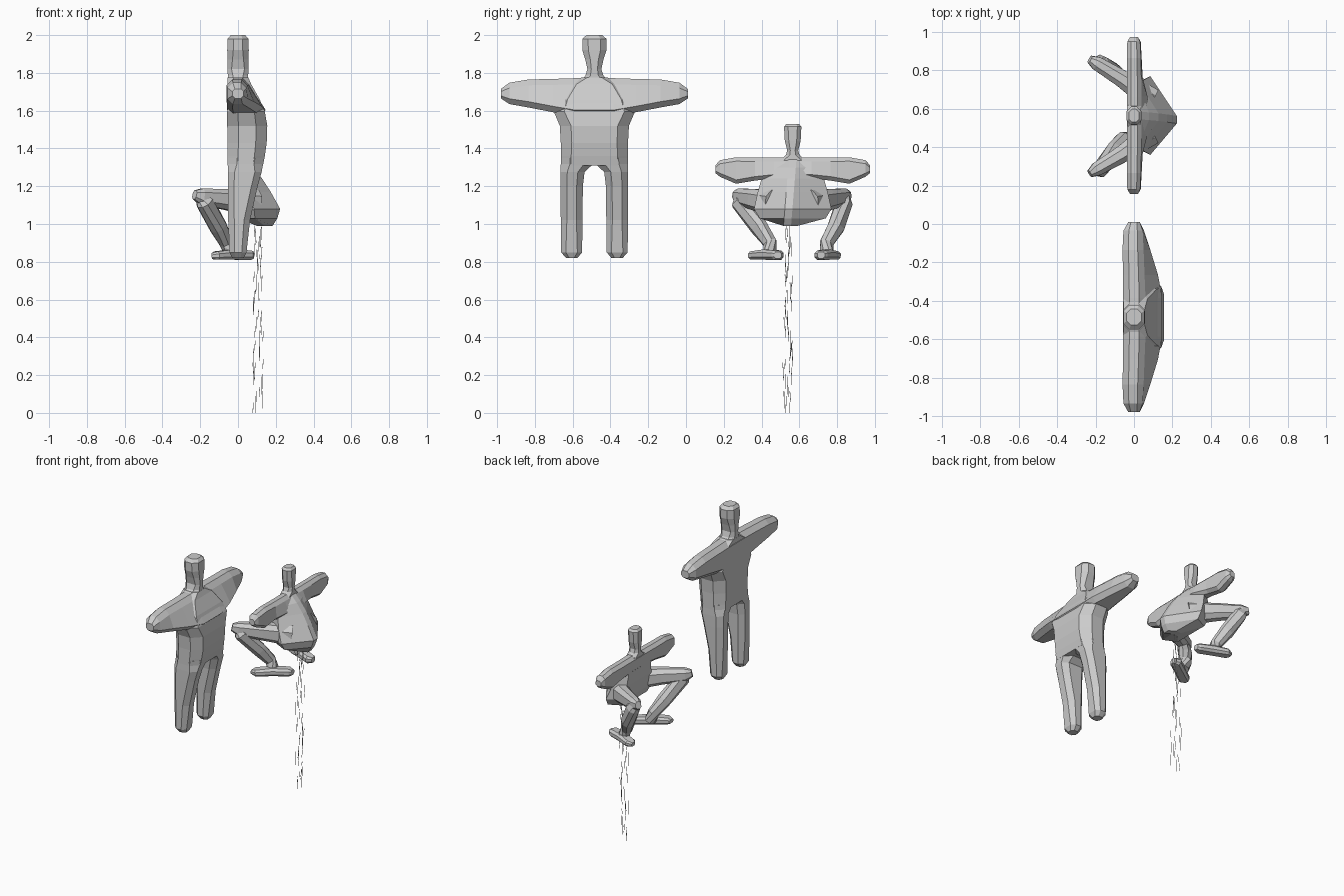
import bpy, bmesh, random
from mathutils import Vector

if "Cube" in bpy.data.objects:
    bpy.data.objects.remove(bpy.data.objects["Cube"])

random.seed(4)


def loft(name, rings):
    """Skin a list of equal-length point rings and cap both ends."""
    bm = bmesh.new()
    rows = [[bm.verts.new(p) for p in ring] for ring in rings]
    n = len(rows[0])
    for a, b in zip(rows, rows[1:]):
        for i in range(n):
            j = (i + 1) % n
            bm.faces.new((a[i], a[j], b[j], b[i]))
    bm.faces.new(rows[0])
    bm.faces.new(rows[-1])
    bmesh.ops.recalc_face_normals(bm, faces=bm.faces)
    me = bpy.data.meshes.new(name)
    bm.to_mesh(me)
    bm.free()
    ob = bpy.data.objects.new(name, me)
    bpy.context.collection.objects.link(ob)
    return ob


def oct2(a0, a1, b0, b1, k=0.28):
    """Chamfered rectangle in 2D."""
    c = k * min(a1 - a0, b1 - b0)
    return [(a0 + c, b0), (a1 - c, b0), (a1, b0 + c), (a1, b1 - c),
            (a1 - c, b1), (a0 + c, b1), (a0, b1 - c), (a0, b0 + c)]


def column(name, secs):
    """Sections (z, y0, y1, x0, x1) stacked upward."""
    return loft(name, [[(x, y, z) for x, y in oct2(x0, x1, y0, y1)]
                       for z, y0, y1, x0, x1 in secs])


def arms(name, cy, half):
    """Sections (dy, z0, z1, x0, back x low, back x top), mirrored across cy."""
    full = [(-s[0],) + s[1:] for s in half] + [s for s in reversed(half) if s[0] > 0]
    rings = []
    for dy, z0, z1, x0, lo, hi in full:
        ring = []
        for x, z in oct2(0, 1, z0, z1, 0):
            pass
        c = 0.28 * min(z1 - z0, hi - x0)
        ring = [(x0 + c, z0), (lo - c, z0), (lo, z0 + c), (hi, z1 - c),
                (hi - c, z1), (x0 + c, z1), (x0, z1 - c), (x0, z0 + c)]
        rings.append([(x, cy + dy, z) for x, z in ring])
    return loft(name, rings)


def limb(name, pts):
    """Chamfered tube through (x, y, z, half width, half height)."""
    P = [Vector(p[:3]) for p in pts]
    rings = []
    for i, p in enumerate(pts):
        t = (P[min(i + 1, len(P) - 1)] - P[max(i - 1, 0)]).normalized()
        u = t.cross(Vector((0, 0, 1))).normalized()
        v = u.cross(t)
        rings.append([P[i] + u * a + v * b for a, b in oct2(-p[3], p[3], -p[4], p[4])])
    return loft(name, rings)


def fuse(name, parts):
    """Union the parts into one closed body."""
    base = parts[0]
    for other in parts[1:]:
        m = base.modifiers.new("union", 'BOOLEAN')
        m.operation, m.solver, m.object = 'UNION', 'EXACT', other
        dg = bpy.context.evaluated_depsgraph_get()
        me = bpy.data.meshes.new_from_object(base.evaluated_get(dg))
        base.modifiers.clear()
        base.data = me
        bpy.data.objects.remove(other)
    base.name = name
    return base


# standing figure: faces -x, back bulges to +x
C = -0.485
sym = lambda c, rows: [(z, c - h, c + h, x0, x1) for z, h, x0, x1 in rows]
parts = [
    column("torso", sym(C, [
        (1.31, .178, -.055, .132), (1.36, .178, -.055, .142), (1.43, .178, -.056, .152),
        (1.52, .183, -.057, .155), (1.595, .215, -.057, .142), (1.66, .19, -.056, .115),
        (1.74, .13, -.055, .07), (1.775, .07, -.055, .055)])),
    arms("arms", C, [
        (.495, 1.665, 1.715, -.03, .03, .03), (.45, 1.635, 1.748, -.055, .052, .045),
        (.35, 1.617, 1.765, -.06, .085, .05), (.22, 1.592, 1.768, -.057, .125, .055),
        (.1, 1.57, 1.772, -.057, .147, .06), (0, 1.57, 1.772, -.057, .147, .06)]),
    column("head", sym(C, [
        (1.74, .09, -.053, .054), (1.785, .048, -.054, .054), (1.82, .037, -.055, .055),
        (1.87, .048, -.056, .056), (1.92, .064, -.057, .057), (1.98, .064, -.055, .055),
        (2.0, .042, -.038, .038)])),
]
for s in (-1, 1):
    rows = [(.82, .09, .15, -.03, .03), (.85, .065, .176, -.045, .045),
            (1.02, .063, .178, -.052, .064), (1.2, .061, .179, -.054, .104),
            (1.275, .052, .179, -.054, .125), (1.318, .006, .178, -.054, .133),
            (1.35, .004, .176, -.053, .138)]
    parts.append(column("leg", [(z, *sorted((C + s * a, C + s * b)), x0, x1)
                                for z, a, b, x0, x1 in rows]))
fuse("standing_figure", parts)

# squatting figure: torso with a ridged back
D = 0.565
rings = []
for z, h, x0, xs, xb in [(1.345, .06, -.03, .01, .045), (1.30, .16, -.035, .02, .09),
                         (1.24, .165, -.035, .03, .14), (1.17, .185, -.03, .05, .185),
                         (1.08, .205, -.02, .085, .235), (1.03, .175, .0, .09, .22),
                         (.99, .025, .1, .14, .195)]:
    cy = D - .022 * (1.345 - z) / .27
    rings.append([(x0, D - .75 * h, z), (xs, D - h, z), (xb - .012, cy - .02, z),
                  (xb - .012, cy + .02, z), (xs, D + h, z), (x0, D + .75 * h, z)])
parts = [
    loft("torso", rings),
    arms("arms", D, [
        (.41, 1.27, 1.31, -.02, .02, .02), (.385, 1.25, 1.338, -.035, .035, .032),
        (.3, 1.213, 1.353, -.037, .04, .036), (.2, 1.23, 1.352, -.037, .045, .038),
        (.1, 1.24, 1.353, -.037, .07, .04), (0, 1.24, 1.353, -.037, .08, .04)]),
    column("head", sym(D, [
        (1.335, .07, -.037, .037), (1.365, .036, -.036, .036), (1.39, .029, -.036, .036),
        (1.44, .042, -.038, .038), (1.515, .046, -.038, .038), (1.53, .033, -.026, .026)])),
]
# bent legs: y positions of hip, thigh, knee, knee end, calf, ankle, heel, toe
for hip, mid, kn, end, calf, ank, heel, toe in [
        (.47, .365, .285, .262, .385, .445, .485, .36),
        (.65, .755, .838, .858, .795, .745, .715, .785)]:
    parts += [
        limb("thigh", [(.09, hip, 1.11, .06, .07), (-.06, mid, 1.13, .045, .055),
                       (-.195, kn, 1.145, .036, .043), (-.23, end, 1.155, .02, .024)]),
        limb("shin", [(-.205, kn, 1.17, .022, .025), (-.175, kn, 1.115, .04, .045),
                      (-.105, calf, .985, .041, .045), (-.06, ank, .9, .033, .036),
                      (-.035, ank, .84, .035, .035)]),
        limb("foot", [(.085, heel, .835, .02, .018), (.06, heel, .835, .036, .025),
                      (-.03, (heel + toe) / 2, .838, .036, .027),
                      (-.115, toe, .833, .036, .022), (-.14, toe, .83, .02, .014)]),
    ]
fuse("squatting_figure", parts)

# falling stream: thin broken slivers
bm = bmesh.new()
for i in range(44):
    f = i / 43
    ln = random.uniform(.05, .1)
    z0 = max(0, .95 * (1 - f ** 1.15) - ln * .3)
    x = .105 + random.uniform(-1, 1) * (.02 + .015 * f)
    y = .541 + random.uniform(-1, 1) * (.016 + .01 * f)
    dx, dy = random.uniform(-.005, .005), random.uniform(-.005, .005)
    r = .0015
    ends = [[bm.verts.new((x + a + q * dx, y + b + q * dy, z0 + q * ln))
             for a, b in ((-r, -r), (r, -r), (0, r))] for q in (0, 1)]
    for k in range(3):
        j = (k + 1) % 3
        bm.faces.new((ends[0][k], ends[0][j], ends[1][j], ends[1][k]))
    bm.faces.new(ends[0][::-1])
    bm.faces.new(ends[1])
me = bpy.data.meshes.new("falling_stream")
bm.to_mesh(me)
bm.free()
bpy.context.collection.objects.link(bpy.data.objects.new("falling_stream", me))
